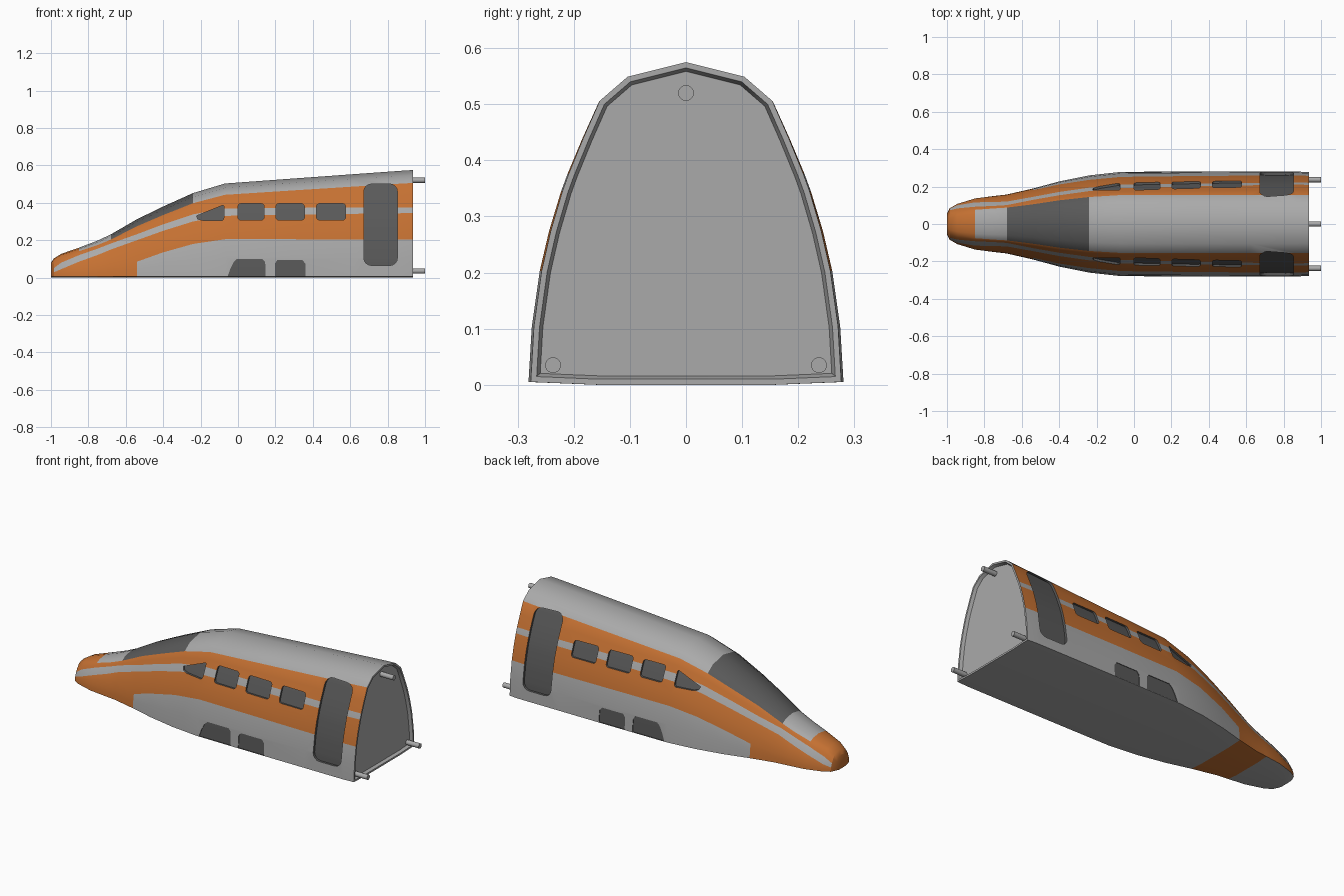
import bpy, bmesh, math

if "Cube" in bpy.data.objects:
    bpy.data.objects.remove(bpy.data.objects["Cube"])

# Materials
def material(name, rgb):
    m = bpy.data.materials.new(name)
    m.diffuse_color = (*rgb, 1)
    m.use_nodes = True
    m.node_tree.nodes["Principled BSDF"].inputs["Base Color"].default_value = m.diffuse_color
    return m

MATS = [material("light_grey", (0.40, 0.40, 0.40)),
        material("orange", (0.56, 0.165, 0.032)),
        material("dark_grey", (0.10, 0.10, 0.10))]
GREY, ORANGE, DARK = 0, 1, 2

# Stations along the body: x, half width, height, skirt top, stripe bottom, stripe top
STATIONS = [
    (-1.0, .055, .078, .012, .018, .032),
    (-.985, .085, .102, .020, .028, .050),
    (-.945, .108, .127, .030, .045, .080),
    (-.85, .137, .160, .040, .085, .120),
    (-.75, .150, .198, .050, .121, .155),
    (-.68, .158, .231, .060, .150, .182),
    (-.54, .190, .312, .085, .200, .232),
    (-.40, .228, .380, .135, .250, .285),
    (-.24, .260, .452, .180, .300, .338),
    (-.07, .279, .503, .205, .330, .370),
    (.30, .281, .530, .205, .337, .373),
    (.62, .281, .553, .204, .341, .375),
    (.87, .281, .571, .203, .344, .376),
    (.935, .277, .575, .203, .345, .376)]
# Cross-section: height fraction, width fraction
PROFILE = [(0, 1), (.175, .98), (.35, .93), (.54, .84), (.70, .72),
           (.88, .555), (.955, .375), (1, 0)]


def lerp_table(table, t):
    if t <= table[0][0]:
        return table[0]
    for a, b in zip(table, table[1:]):
        if t <= b[0]:
            k = (t - a[0]) / (b[0] - a[0])
            return tuple(p + (q - p) * k for p, q in zip(a, b))
    return table[-1]


def side_y(x, z):
    _, w, h = lerp_table(STATIONS, x)[:3]
    return w * lerp_table(PROFILE, z / h)[1]


def make_object(name, bm, mats):
    me = bpy.data.meshes.new(name)
    bm.to_mesh(me)
    bm.free()
    for m in mats:
        me.materials.append(m)
    ob = bpy.data.objects.new(name, me)
    bpy.context.collection.objects.link(ob)
    return ob


def band_colour(seg, x):
    if seg < 2:                                   # underside
        return ORANGE if -.75 < x < -.54 else GREY
    if seg < 4:                                   # skirt
        return GREY if x > -.54 else ORANGE
    if seg == 6:                                  # thin stripe
        return GREY if x > -.985 else ORANGE
    if seg >= 9:                                  # nose, bonnet, windscreen, roof
        if x < -.85:
            return ORANGE
        return DARK if -.68 < x < -.24 else GREY
    return ORANGE


# Body shell lofted through the stations
bm = bmesh.new()
rings = []
for x, w, h, zl, zb, zt in STATIONS:
    zr = .88 * h
    zs = [.005, (zl + .005) / 2, zl, (zl + zb) / 2, zb, zt, (zt + zr) / 2, zr, .955 * h, h]
    half = [(0, 0), (.57 * w, 0)] + [(w * lerp_table(PROFILE, z / h)[1], z) for z in zs]
    loop = half + [(-y, z) for y, z in half[-2:0:-1]]
    rings.append([bm.verts.new((x, y, z)) for y, z in loop])
n = len(rings[0])
for i in range(len(rings) - 1):
    a, b = rings[i], rings[i + 1]
    xm = (STATIONS[i][0] + STATIONS[i + 1][0]) / 2
    for j in range(n):
        k = (j + 1) % n
        f = bm.faces.new((a[j], a[k], b[k], b[j]))
        f.material_index = band_colour(min(j, n - 1 - j), xm)
nose = bm.faces.new(rings[0])
nose.material_index = ORANGE
rear = bm.faces.new(rings[-1])
rear.material_index = GREY
bmesh.ops.recalc_face_normals(bm, faces=bm.faces)
# Rim and shallow recess in the rear wall
for thick, depth in ((.010, 0), (.006, -.018)):
    bmesh.ops.inset_individual(bm, faces=[rear], thickness=thick, depth=depth,
                               use_even_offset=True)
body = make_object("train_body", bm, MATS)


# Recess cutters, each a stack of slices (z, x left, x right) following the side
def rounded(x0, x1, z0, z1, r, steps=4, rows=6):
    out = []
    for i in range(steps):
        a = math.pi / 2 * i / steps
        d = r * (1 - math.sin(a))
        out.append((z0 + r * (1 - math.cos(a)), x0 + d, x1 - d))
    for i in range(rows + 1):
        out.append((z0 + r + (z1 - z0 - 2 * r) * i / rows, x0, x1))
    for i in range(steps - 1, -1, -1):
        a = math.pi / 2 * i / steps
        d = r * (1 - math.sin(a))
        out.append((z1 - r * (1 - math.cos(a)), x0 + d, x1 - d))
    return out


def add_cutter(bm, slices, depth):
    for s in (-1, 1):
        prev = None
        for z, xl, xr in slices:
            yl, yr = side_y(xl, z), side_y(xr, z)
            row = [bm.verts.new((x, s * y, z)) for x, y in
                   ((xl, yl - depth), (xr, yr - depth), (xr, yr + .05), (xl, yl + .05))]
            if prev:
                for j in range(4):
                    k = (j + 1) % 4
                    bm.faces.new((prev[j], prev[k], row[k], row[j]))
            else:
                bm.faces.new(row)
            prev = row
        bm.faces.new(prev)


bm = bmesh.new()
for x0, x1 in ((0, .14), (.203, .355), (.42, .575)):          # side windows
    add_cutter(bm, rounded(x0, x1, .308, .395, .015, rows=2), .012)
add_cutter(bm, [(.305, -.185, -.085), (.313, -.215, -.077), (.33, -.222, -.075),
                (.375, -.11, -.075), (.386, -.083, -.077)], .012)  # slanted window
add_cutter(bm, rounded(.673, .852, .065, .50, .04, rows=10), .014)  # door
add_cutter(bm, [(.007, -.055, .147), (.05, -.04, .147), (.085, -.022, .145),
                (.10, -.005, .13)], .004)                     # skirt panels
add_cutter(bm, [(.007, .197, .362), (.075, .197, .36), (.093, .21, .345)], .004)
bmesh.ops.recalc_face_normals(bm, faces=bm.faces)
for f in bm.faces:
    f.material_index = DARK
cutter = make_object("recess_cutter", bm, MATS)
cutter.hide_render = True

mod = body.modifiers.new("recesses", 'BOOLEAN')
mod.operation = 'DIFFERENCE'
mod.solver = 'EXACT'
mod.object = cutter
bpy.context.view_layer.objects.active = body
body.select_set(True)
bpy.ops.object.modifier_apply(modifier=mod.name)
bpy.data.objects.remove(cutter)
bpy.ops.object.shade_smooth_by_angle(angle=math.radians(30))
body.select_set(False)

# Coupling pegs on the rear wall
for name, y, z in (("peg_left", -.237, .035), ("peg_right", .237, .035), ("peg_top", 0, .52)):
    bpy.ops.mesh.primitive_cylinder_add(vertices=20, radius=.014, depth=.09,
                                        location=(.955, y, z), rotation=(0, math.pi / 2, 0))
    peg = bpy.context.object
    peg.name = name
    peg.data.materials.append(MATS[GREY])
    bpy.ops.object.shade_smooth_by_angle(angle=math.radians(30))
